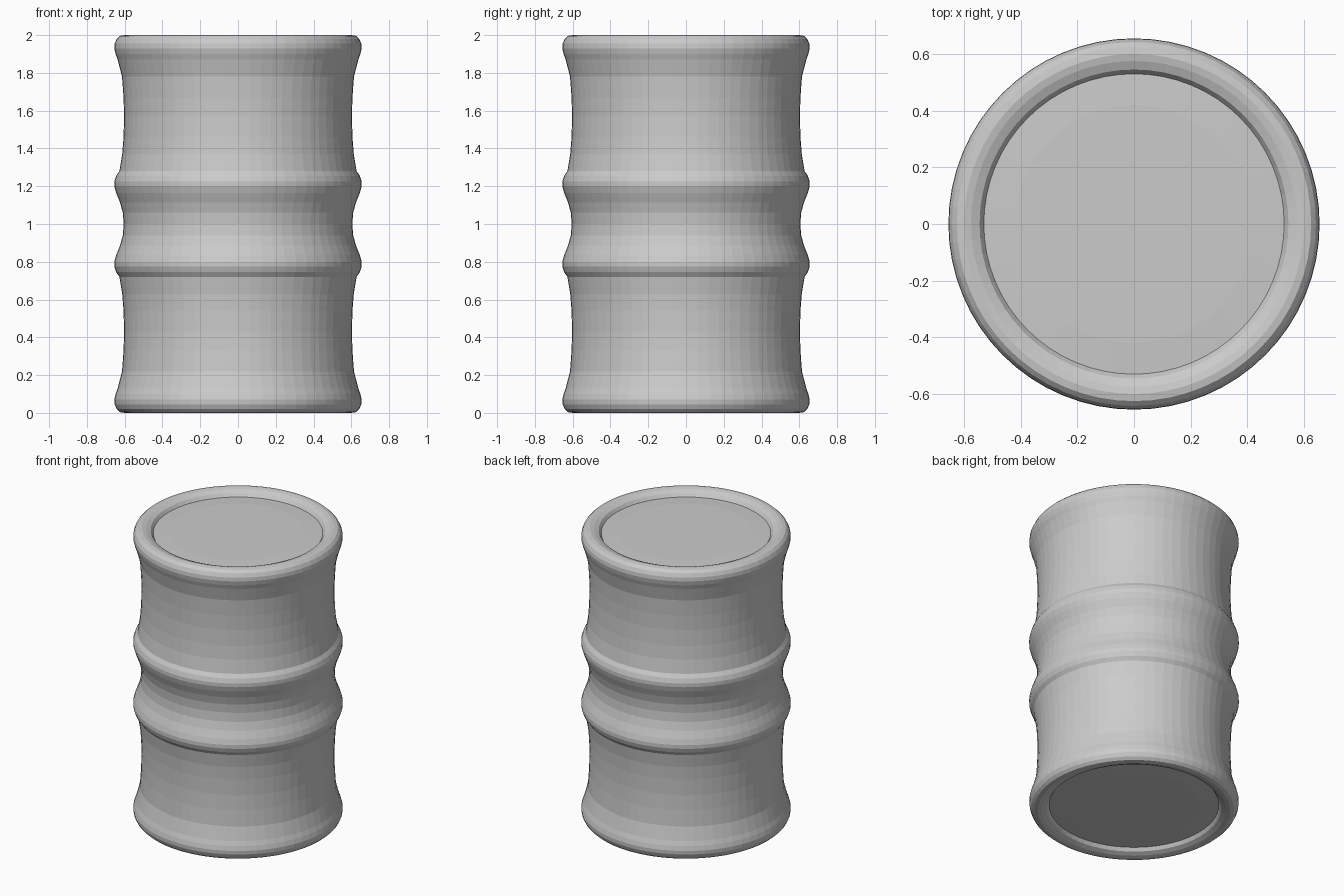
import bpy, bmesh, math

if "Cube" in bpy.data.objects:
    bpy.data.objects.remove(bpy.data.objects["Cube"])

SIDES = 64

# Lower half of the barrel profile (radius, height), lid centre to mid-height
half = [(0.42, 0.035), (0.53, 0.04), (0.545, 0.018), (0.575, 0.005), (0.60, 0.0),
        (0.625, 0.004), (0.642, 0.02), (0.653, 0.045), (0.655, 0.07), (0.648, 0.10),
        (0.637, 0.13), (0.614, 0.22), (0.606, 0.33), (0.603, 0.43), (0.606, 0.54),
        (0.613, 0.63), (0.628, 0.72), (0.645, 0.745), (0.655, 0.775), (0.655, 0.80),
        (0.645, 0.835), (0.625, 0.885), (0.61, 0.94), (0.605, 1.0)]
profile = half + [(r, 2 - z) for r, z in reversed(half[:-1])]

# Spin the profile into rings and close both lids
bm = bmesh.new()
rings = []
for r, z in profile:
    rings.append([bm.verts.new((r * math.cos(2 * math.pi * i / SIDES),
                                r * math.sin(2 * math.pi * i / SIDES), z))
                  for i in range(SIDES)])
for a, b in zip(rings, rings[1:]):
    for i in range(SIDES):
        j = (i + 1) % SIDES
        bm.faces.new((a[i], a[j], b[j], b[i]))
for ring, z in ((rings[0], 0.035), (rings[-1], 1.965)):
    centre = bm.verts.new((0, 0, z))
    for i in range(SIDES):
        bm.faces.new((ring[i], ring[(i + 1) % SIDES], centre))
bmesh.ops.recalc_face_normals(bm, faces=bm.faces)

mesh = bpy.data.meshes.new("barrel")
bm.to_mesh(mesh)
bm.free()
barrel = bpy.data.objects.new("barrel", mesh)
bpy.context.collection.objects.link(barrel)

# Single grey paint
paint = bpy.data.materials.new("grey paint")
paint.diffuse_color = (0.6, 0.6, 0.6, 1)
paint.use_nodes = True
paint.node_tree.nodes["Principled BSDF"].inputs["Base Color"].default_value = paint.diffuse_color
mesh.materials.append(paint)
